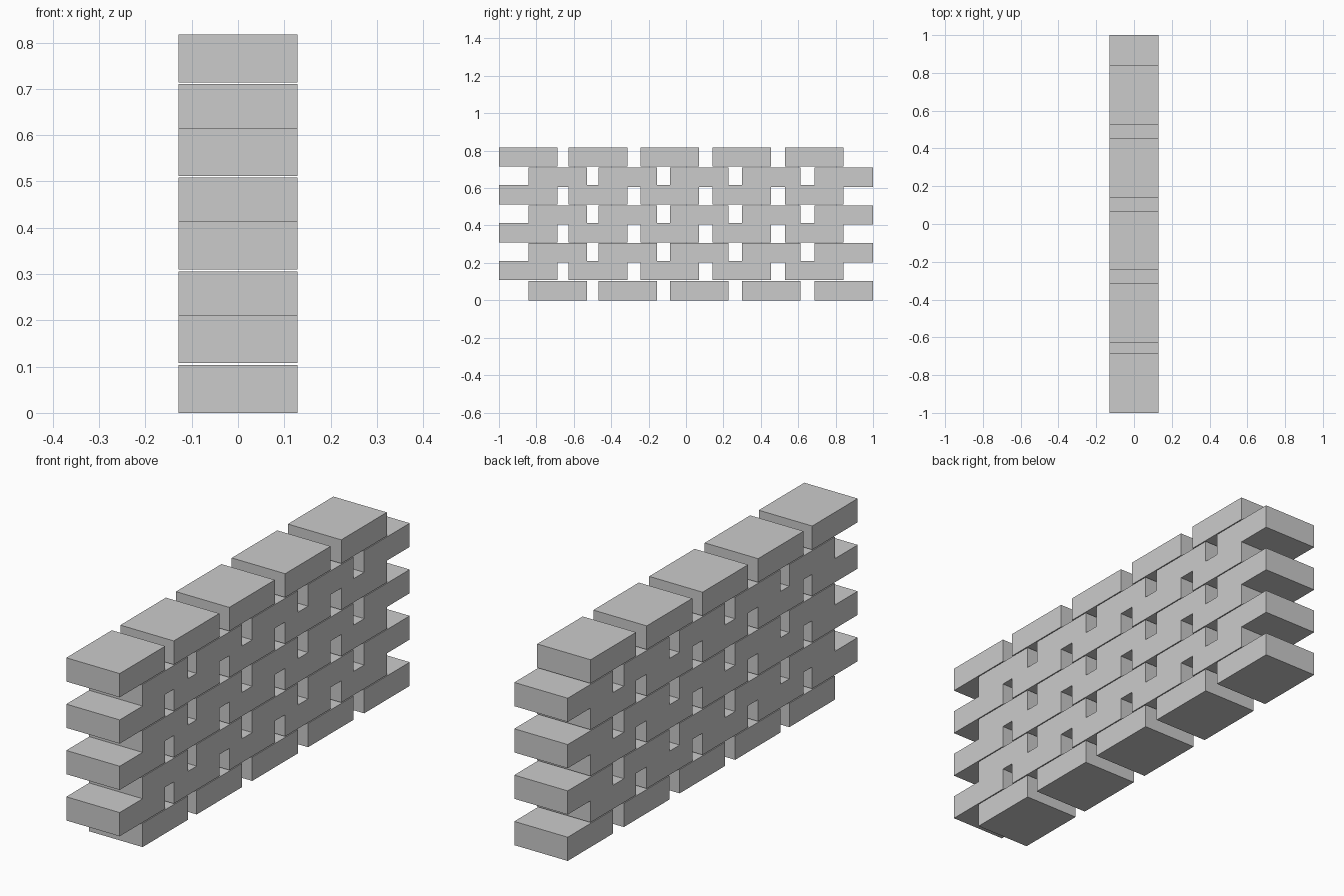
import bpy

if "Cube" in bpy.data.objects:
    bpy.data.objects.remove(bpy.data.objects["Cube"])

LENGTH, WIDTH, HEIGHT = 0.314, 0.258, 0.1035
COURSE_PAIR = 0.2022                          # vertical pitch of matching courses
STARTS = [-1.0, -0.627, -0.244, 0.141, 0.528]  # near ends of the bricks in a course


def brick(name, y0, z0):
    bpy.ops.mesh.primitive_cube_add(size=1, location=(0, y0 + LENGTH / 2, z0 + HEIGHT / 2))
    ob = bpy.context.object
    ob.name = name
    ob.scale = (WIDTH, LENGTH, HEIGHT)
    bpy.ops.object.transform_apply(location=False, rotation=False, scale=True)


# Eight staggered courses of five bricks
for course in range(8):
    pair, upper = divmod(course, 2)
    z = pair * COURSE_PAIR + (0.1075 if upper else 0)
    shift = 0 if upper else 0.158
    for i, y in enumerate(STARTS):
        brick(f"brick_course{course + 1}_{i + 1}", y + shift, z)
